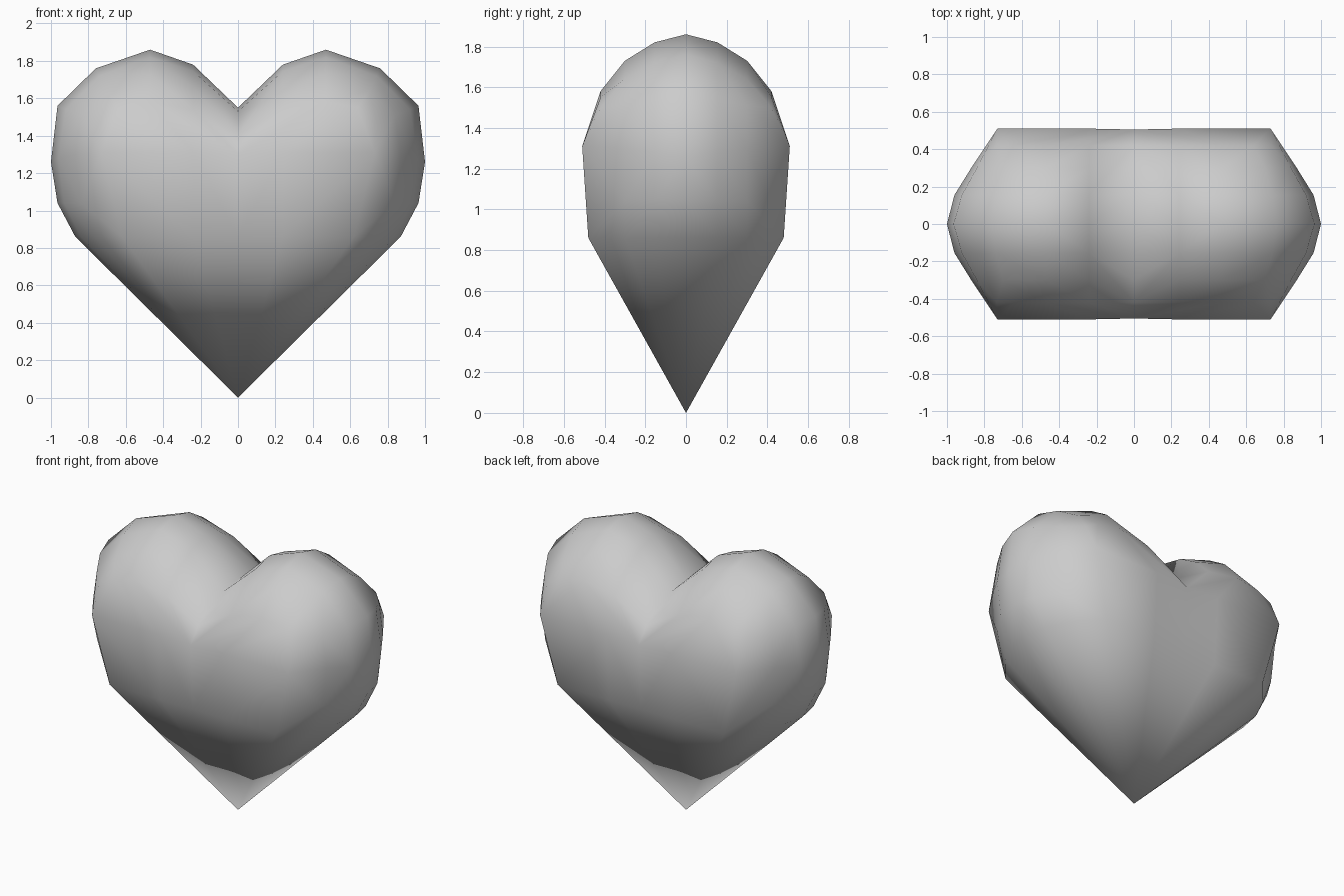
import bpy, bmesh

if "Cube" in bpy.data.objects:
    bpy.data.objects.remove(bpy.data.objects["Cube"])

# Nested lobe outlines (x, z) at increasing depth y, right half only
layers = [
    (0.0,   [(0, 0), (.87, .86), (.965, 1.04), (1, 1.26), (.965, 1.56),
             (.76, 1.76), (.47, 1.86), (.24, 1.78), (0, 1.55)]),
    (0.155, [(.84, .86), (.93, 1.04), (.96, 1.28), (.92, 1.54),
             (.74, 1.72), (.47, 1.82), (.24, 1.745), (0, 1.53)]),
    (0.30,  [(.77, .86), (.84, 1.04), (.87, 1.30), (.84, 1.51),
             (.70, 1.64), (.47, 1.73), (.24, 1.66), (0, 1.475)]),
    (0.42,  [(.735, 1.50), (.64, 1.55), (.47, 1.58), (.24, 1.54), (0, 1.405)]),
    (0.51,  [(.73, 1.31), (.47, 1.31), (.24, 1.31)]),
    (0.505, [(0, 1.30)]),
    (0.48,  [(.62, .86), (.47, .86), (.24, .86)]),
    (0.477, [(0, .86)]),
]

# Right half of the heart: convex skin over the outlines, front and back
bm = bmesh.new()
for y, outline in layers:
    for x, z in outline:
        for side in ((-1, 1) if y else (1,)):
            bm.verts.new((x, side * y, z))
bmesh.ops.convex_hull(bm, input=bm.verts[:])
bmesh.ops.delete(bm, geom=[v for v in bm.verts if not v.link_faces], context='VERTS')

# Open the half along the middle so that both halves join cleanly
middle = [f for f in bm.faces if all(abs(v.co.x) < 1e-5 for v in f.verts)]
bmesh.ops.delete(bm, geom=middle, context='FACES')
bmesh.ops.join_triangles(bm, faces=bm.faces[:], angle_face_threshold=.3,
                         angle_shape_threshold=.7)

# Mirror the left half
bmesh.ops.mirror(bm, geom=bm.verts[:] + bm.edges[:] + bm.faces[:],
                 axis='X', merge_dist=1e-4)
bmesh.ops.remove_doubles(bm, verts=bm.verts[:], dist=1e-4)
bmesh.ops.recalc_face_normals(bm, faces=bm.faces[:])
for f in bm.faces:
    f.smooth = True

mesh = bpy.data.meshes.new("heart")
bm.to_mesh(mesh)
bm.free()
bpy.context.collection.objects.link(bpy.data.objects.new("heart", mesh))
